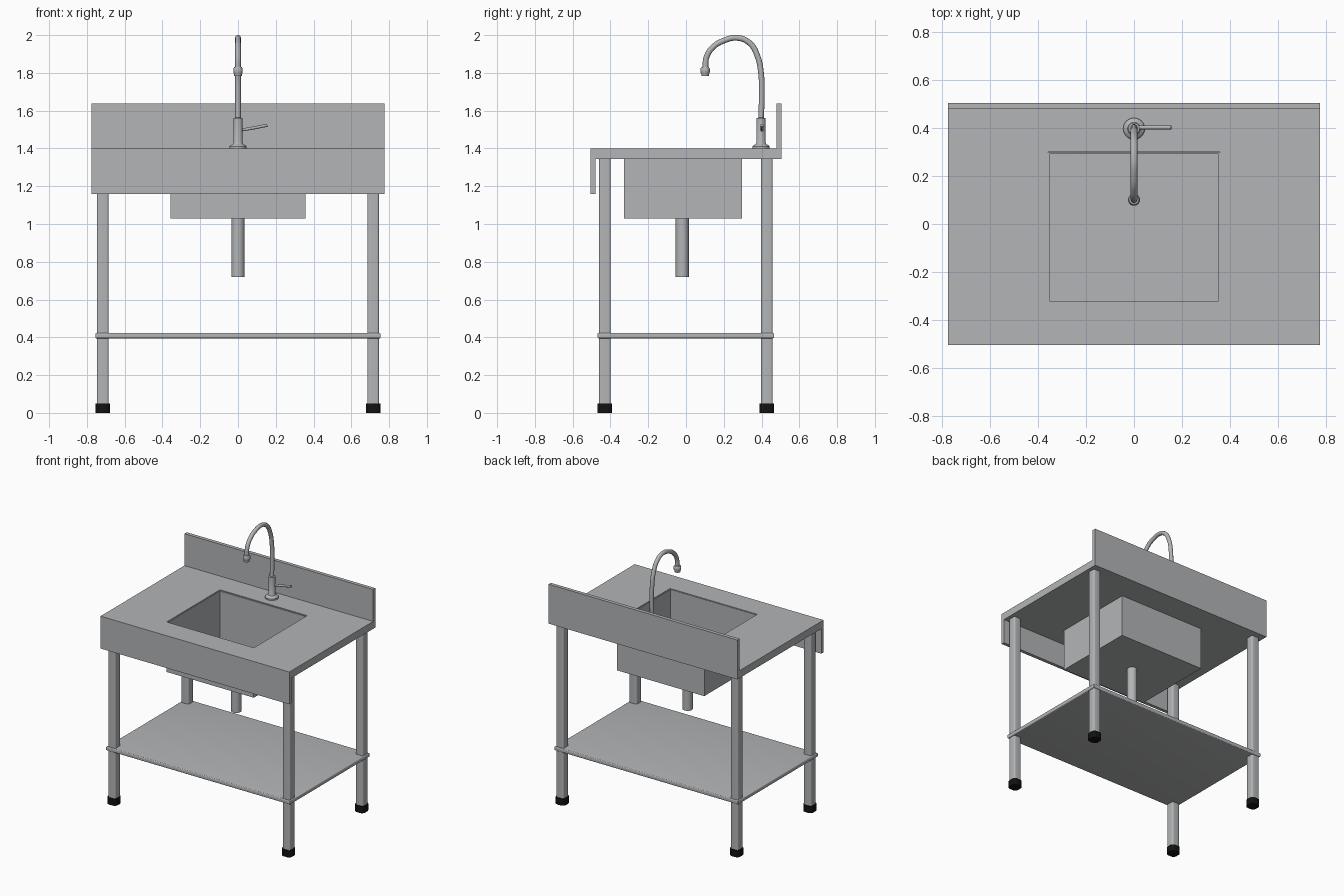
import bpy, bmesh, math
from mathutils import Vector

if "Cube" in bpy.data.objects:
    bpy.data.objects.remove(bpy.data.objects["Cube"])


def material(name, rgb):
    m = bpy.data.materials.new(name)
    m.diffuse_color = (*rgb, 1)
    m.use_nodes = True
    m.node_tree.nodes["Principled BSDF"].inputs["Base Color"].default_value = m.diffuse_color
    return m


STEEL = material("brushed_steel", (0.45, 0.46, 0.47))
RUBBER = material("black_rubber", (0.006, 0.006, 0.006))


def finish(name, bm, mat, smooth=False):
    me = bpy.data.meshes.new(name)
    bmesh.ops.recalc_face_normals(bm, faces=bm.faces)
    bm.to_mesh(me)
    bm.free()
    me.materials.append(mat)
    ob = bpy.data.objects.new(name, me)
    bpy.context.collection.objects.link(ob)
    if smooth:
        bpy.ops.object.select_all(action='DESELECT')
        ob.select_set(True)
        bpy.context.view_layer.objects.active = ob
        bpy.ops.object.shade_smooth_by_angle(angle=math.radians(35))
    return ob


def box(name, x, y, z, mat=STEEL, round_z=0, round_top=0, open_top=False):
    """Box from (min, max) ranges; can round vertical or top/bottom edges."""
    bm = bmesh.new()
    bmesh.ops.create_cube(bm, size=1)
    for v in bm.verts:
        v.co = [r[0] + (c + 0.5) * (r[1] - r[0]) for c, r in zip(v.co, (x, y, z))]
    if open_top:
        top = [f for f in bm.faces if f.calc_center_median().z > z[1] - 1e-4]
        bmesh.ops.delete(bm, geom=top, context='FACES')

    def upright(e):
        return abs(e.verts[0].co.z - e.verts[1].co.z) > 1e-4

    for r, want in ((round_z, True), (round_top, False)):
        if r:
            bmesh.ops.bevel(bm, geom=[e for e in bm.edges if upright(e) == want],
                            offset=r, segments=4, profile=0.5, affect='EDGES')
    return finish(name, bm, mat, bool(round_z or round_top))


def lathe(name, profile, x, y, mat=STEEL, sides=32):
    """Closed turned part from (radius, height) points."""
    bm = bmesh.new()
    rings = [[bm.verts.new((x + r * math.cos(2 * math.pi * i / sides),
                            y + r * math.sin(2 * math.pi * i / sides), h))
              for i in range(sides)] for r, h in profile]
    for a, b in zip(rings, rings[1:]):
        for i in range(sides):
            j = (i + 1) % sides
            bm.faces.new((a[i], a[j], b[j], b[i]))
    bm.faces.new(rings[0])
    bm.faces.new(rings[-1])
    return finish(name, bm, mat, True)


def tube(name, points, radius):
    """Round tube following a smooth curve, turned into a mesh."""
    cu = bpy.data.curves.new(name, 'CURVE')
    cu.dimensions = '3D'
    cu.bevel_depth = radius
    cu.bevel_resolution = 4
    cu.use_fill_caps = True
    cu.resolution_u = 8
    cu.materials.append(STEEL)
    sp = cu.splines.new('BEZIER')
    sp.bezier_points.add(len(points) - 1)
    for p, co in zip(sp.bezier_points, points):
        p.co = co
        p.handle_left_type = p.handle_right_type = 'AUTO'
    ob = bpy.data.objects.new(name, cu)
    bpy.context.collection.objects.link(ob)
    bpy.ops.object.select_all(action='DESELECT')
    ob.select_set(True)
    bpy.context.view_layer.objects.active = ob
    bpy.ops.object.convert(target='MESH')
    bpy.ops.object.shade_smooth_by_angle(angle=math.radians(35))


# Worktop: two side slabs with front and back strips around the opening
W, D, HOLE = 0.775, 0.505, 0.358
TOP = (1.345, 1.40)
box("worktop_left", (-W, -HOLE), (-D, D), TOP)
box("worktop_right", (HOLE, W), (-D, D), TOP)
box("worktop_front", (-HOLE, HOLE), (-D, -0.325), TOP)
box("worktop_back", (-HOLE, HOLE), (0.30, D), TOP)
box("backsplash", (-W, W), (0.478, D), (1.40, 1.637))
box("front_apron", (-W, W), (-D, -0.48), (1.16, 1.345))

# Basin: open box with thin walls, and the waste pipe below it
basin = box("basin", (-HOLE, HOLE), (-0.327, 0.297), (1.03, 1.395), open_top=True)
wall = basin.modifiers.new("wall", 'SOLIDIFY')
wall.thickness = 0.008
wall.offset = -1
lathe("waste_pipe", [(0.035, 0.72), (0.035, 1.032)], 0, -0.02)

# Legs with rubber feet
for side, x in (("left", -0.716), ("right", 0.716)):
    for end, y in (("front", -0.43), ("back", 0.428)):
        box(f"leg_{end}_{side}", (x - 0.031, x + 0.031), (y - 0.031, y + 0.031),
            (0.04, 1.345), round_z=0.011)
        box(f"foot_{end}_{side}", (x - 0.039, x + 0.039), (y - 0.039, y + 0.039),
            (0, 0.05), RUBBER, round_z=0.025)

# Lower shelf
box("shelf", (-0.755, 0.755), (-0.468, 0.466), (0.394, 0.424), round_top=0.008)

# Tap: flange and body, swan neck, nozzle and lever
TAP_Y = 0.397
lathe("tap_body", [(0.045, 1.40), (0.045, 1.410), (0.040, 1.417), (0.027, 1.424),
                   (0.024, 1.43), (0.024, 1.56), (0.014, 1.563)], 0, TAP_Y)
neck = [(0.397, 1.55), (0.401, 1.68), (0.398, 1.79), (0.378, 1.89), (0.338, 1.957),
        (0.275, 1.985), (0.20, 1.971), (0.143, 1.936), (0.109, 1.885), (0.102, 1.82)]
tube("tap_neck", [(0, y, z) for y, z in neck], 0.015)
lathe("tap_nozzle", [(0.020, 1.784), (0.020, 1.794), (0.025, 1.802), (0.025, 1.822),
                     (0.020, 1.830), (0.014, 1.832)], 0, 0.101)
tube("tap_lever", [(0.015, 0.402, 1.497), (0.085, 0.402, 1.509), (0.155, 0.402, 1.523)], 0.008)
